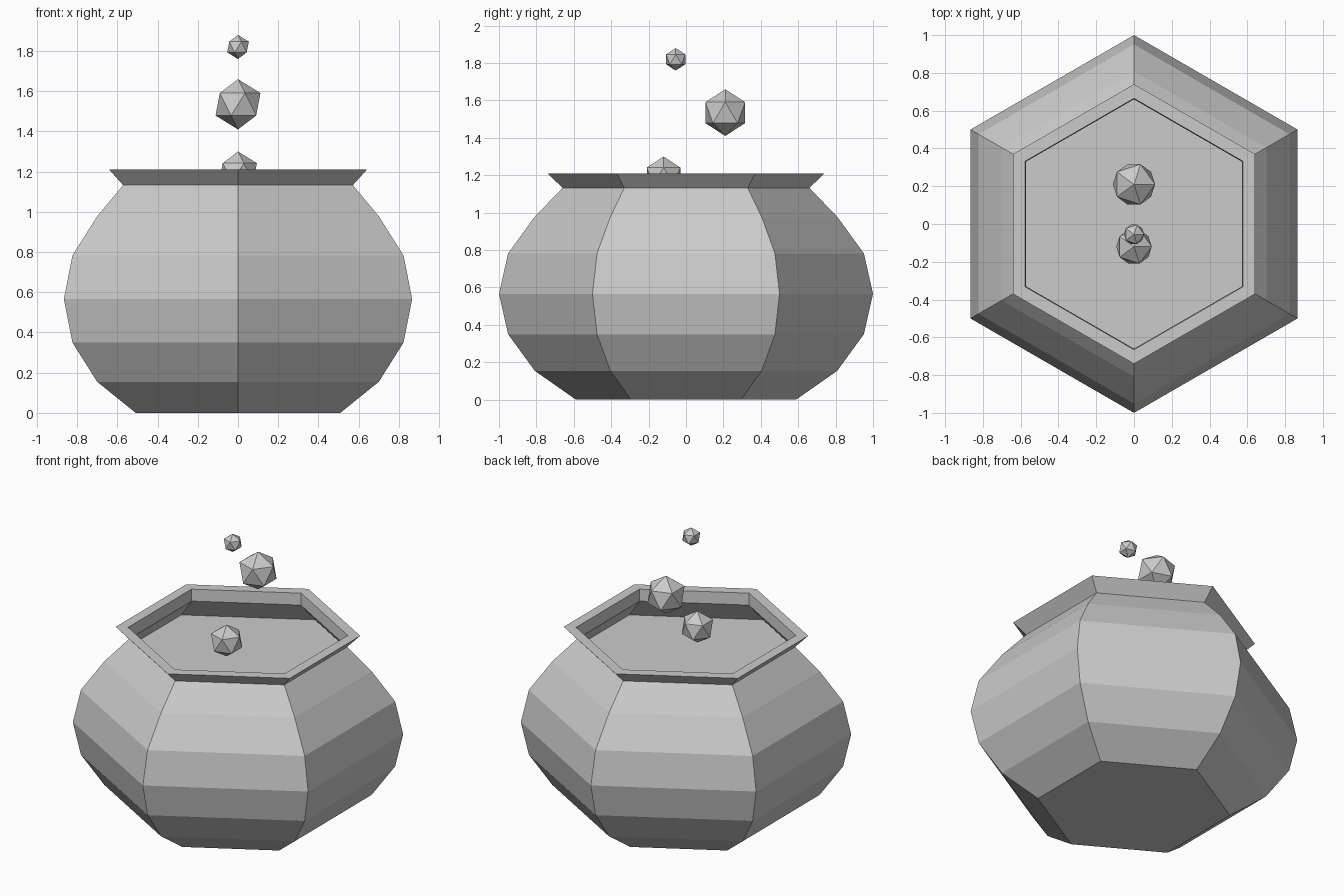
import bpy, bmesh
from math import sin, cos, radians

if "Cube" in bpy.data.objects:
    bpy.data.objects.remove(bpy.data.objects["Cube"])

SIDES = 6


def make_object(name, bm):
    mesh = bpy.data.meshes.new(name)
    bm.to_mesh(mesh)
    bm.free()
    obj = bpy.data.objects.new(name, mesh)
    bpy.context.collection.objects.link(obj)
    return obj


def lathe(name, profile, closed=False, cap_bottom=False):
    """Sweep a (radius, z) profile round six sides, corners on the y axis."""
    bm = bmesh.new()
    rings = []
    for r, z in profile:
        angles = [radians(90 + 360 * i / SIDES) for i in range(SIDES)]
        rings.append([bm.verts.new((r * cos(a), r * sin(a), z)) for a in angles])
    pairs = list(zip(rings, rings[1:]))
    if closed:
        pairs.append((rings[-1], rings[0]))
    for low, high in pairs:
        for i in range(SIDES):
            j = (i + 1) % SIDES
            bm.faces.new((low[i], low[j], high[j], high[i]))
    if cap_bottom:
        bm.faces.new(rings[0][::-1])
    return make_object(name, bm)


# Pot body: squashed sphere, open at a slightly widened neck
HALF = 0.70
MID = HALF * sin(radians(54))
body = [(cos(radians(a)), MID + HALF * sin(radians(a))) for a in range(-54, 37, 18)]
neck = (0.66, 2 * MID)
lathe("pot_body", body + [neck], cap_bottom=True)

# Flared rim with a triangular section
lathe("pot_rim", [neck, (0.74, 1.21), (0.665, 1.21)], closed=True)

# Liquid surface inside the pot, at the last ring below the neck
bm = bmesh.new()
r, z = body[-1]
bm.faces.new([bm.verts.new((r * cos(radians(90 + 60 * i)),
                            r * sin(radians(90 + 60 * i)), z)) for i in range(SIDES)])
make_object("liquid_surface", bm)

# Bubbles rising from the liquid: (y, z, radius)
bubbles = {
    "large_bubble": (0.21, 1.535, 0.125),
    "medium_bubble": (-0.12, 1.195, 0.105),
    "small_bubble": (-0.055, 1.82, 0.06),
}
for name, (y, z, r) in bubbles.items():
    bm = bmesh.new()
    bmesh.ops.create_icosphere(bm, subdivisions=1, radius=r)
    make_object(name, bm).location = (0, y, z)
